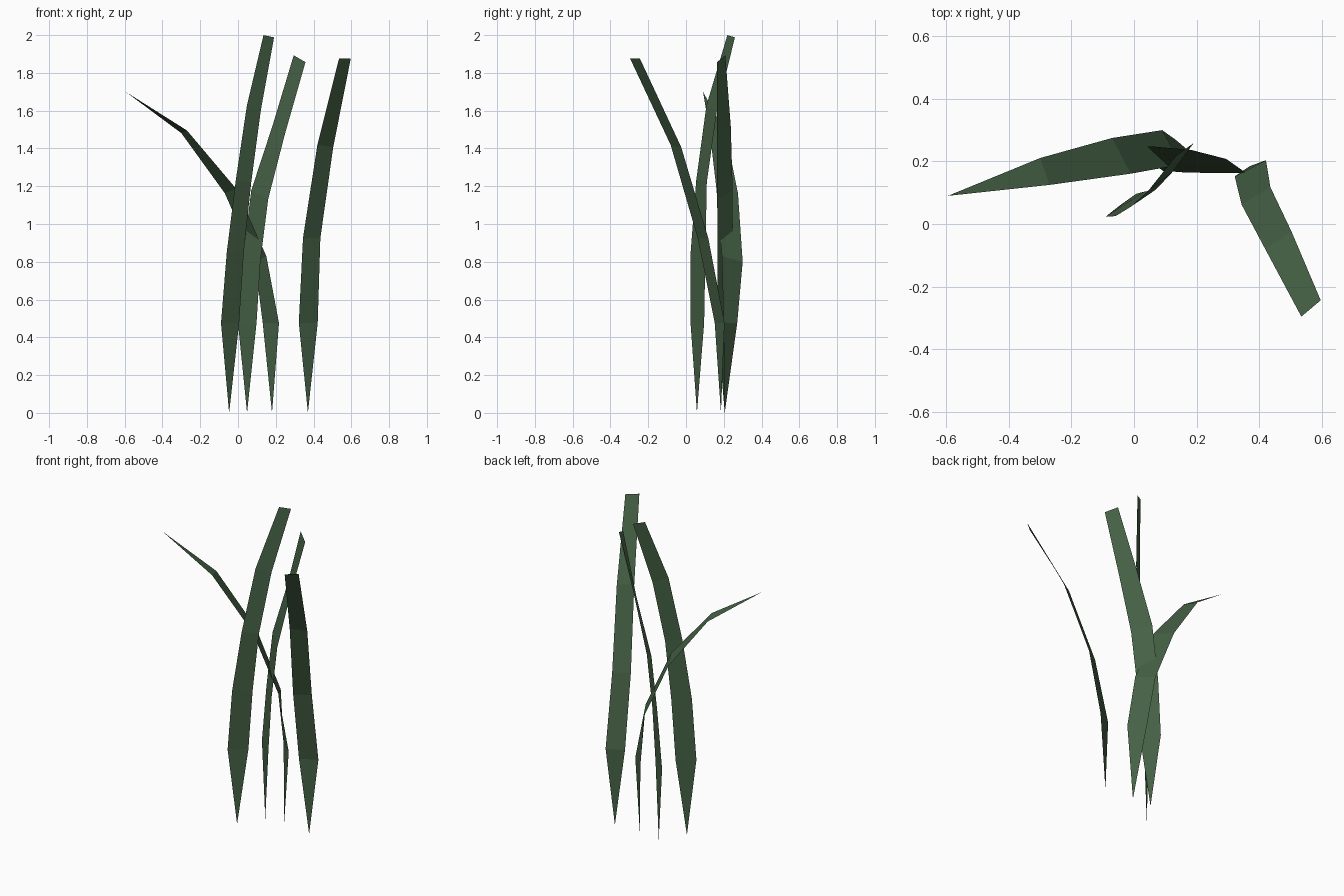
import bpy
from mathutils import Vector

green = bpy.data.materials.new("leaf_green")
green.diffuse_color = (0.06, 0.12, 0.06, 1)


def blade(name, root, rings, tip=None):
    """Flat ribbon leaf: pointed root, rings of (centre, half-width vector), optional pointed tip."""
    verts = [Vector(root)]
    for centre, half in rings:
        c, h = Vector(centre), Vector(half)
        verts += [c - h, c + h]
    faces = [(0, 2, 1)]
    for i in range(len(rings) - 1):
        a = 1 + 2 * i
        faces.append((a, a + 1, a + 3, a + 2))
    if tip:
        n = len(verts)
        verts.append(Vector(tip))
        faces.append((n - 2, n - 1, n))
    mesh = bpy.data.meshes.new(name)
    mesh.from_pydata(verts, [], faces)
    mesh.materials.append(green)
    obj = bpy.data.objects.new(name, mesh)
    bpy.context.collection.objects.link(obj)
    return obj


# tallest leaf, at the left
blade("left_leaf", (-0.047, 0.058, 0), [
    ((-0.042, 0.060, 0.475), (0.048, 0.036, 0)),
    ((-0.014, 0.064, 0.855), (0.045, 0.039, 0)),
    ((0.029, 0.082, 1.225), (0.041, 0.028, -0.005)),
    ((0.084, 0.136, 1.615), (0.037, 0.028, -0.012)),
    ((0.163, 0.239, 1.994), (0.028, 0.020, -0.006)),
])

# middle leaf, leaning right
blade("middle_leaf", (0.048, 0.205, 0), [
    ((0.049, 0.203, 0.475), (0.049, -0.037, 0)),
    ((0.073, 0.208, 0.820), (0.046, -0.040, -0.010)),
    ((0.115, 0.206, 1.155), (0.045, -0.041, -0.022)),
    ((0.216, 0.200, 1.500), (0.034, -0.037, -0.018)),
    ((0.326, 0.186, 1.875), (0.031, -0.022, -0.018)),
])

# pointed leaf arching far to the left
blade("arched_leaf", (0.180, 0.205, 0), [
    ((0.174, 0.235, 0.475), (0.043, -0.036, 0)),
    ((0.120, 0.245, 0.815), (0.030, -0.055, 0.015)),
    ((-0.040, 0.218, 1.175), (0.030, -0.057, 0.012)),
    ((-0.285, 0.168, 1.488), (0.015, -0.043, 0.007)),
], tip=(-0.595, 0.090, 1.700))

# right leaf, bending forward
blade("right_leaf", (0.370, 0.185, 0), [
    ((0.372, 0.178, 0.477), (0.050, 0.026, 0)),
    ((0.390, 0.090, 0.925), (0.046, 0.028, 0)),
    ((0.462, -0.053, 1.412), (0.042, 0.028, -0.006)),
    ((0.566, -0.270, 1.876), (0.031, 0.026, 0)),
])
